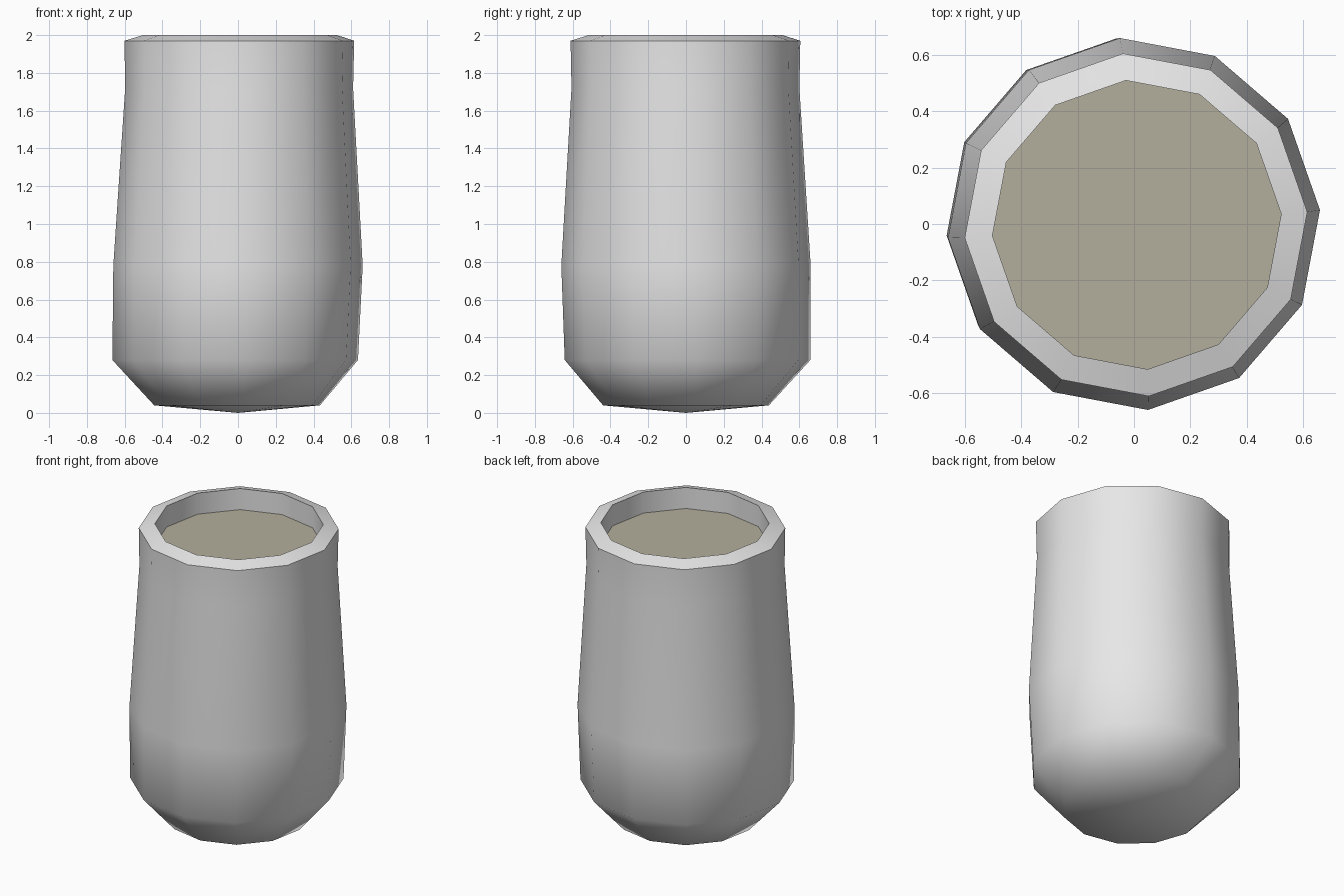
import bpy, bmesh, math

if "Cube" in bpy.data.objects:
    bpy.data.objects.remove(bpy.data.objects["Cube"])

SIDES = 12
TURN = math.radians(4.3)

def material(name, rgb):
    m = bpy.data.materials.new(name)
    m.diffuse_color = (*rgb, 1)
    m.use_nodes = True
    m.node_tree.nodes["Principled BSDF"].inputs["Base Color"].default_value = m.diffuse_color
    return m

def ring(bm, r, z, cx=0.0, cy=0.0):
    return [bm.verts.new((cx + r * math.cos(TURN + i * math.tau / SIDES),
                          cy + r * math.sin(TURN + i * math.tau / SIDES), z))
            for i in range(SIDES)]

def finish(bm, name, mat, sharp_degrees):
    me = bpy.data.meshes.new(name)
    bm.to_mesh(me)
    bm.free()
    me.materials.append(mat)
    ob = bpy.data.objects.new(name, me)
    bpy.context.collection.objects.link(ob)
    bpy.ops.object.select_all(action='DESELECT')
    ob.select_set(True)
    bpy.context.view_layer.objects.active = ob
    bpy.ops.object.shade_smooth_by_angle(angle=math.radians(sharp_degrees))
    return ob

white = material("white ceramic", (0.8, 0.8, 0.8))
drink = material("pale olive drink", (0.45, 0.43, 0.335))

# cup: rings from the base, up the outside, over the rim, down the inside
# (radius, z, centre x, centre y)
profile = [(0.44, 0.04, -0.005, 0), (0.652, 0.28, -0.015, 0.008),
           (0.662, 0.78, 0, 0), (0.605, 1.72, 0.006, -0.003),
           (0.61, 1.97, 0.007, -0.003), (0.514, 2.0, 0.01, -0.003),
           (0.514, 1.84, 0.01, -0.003)]
bm = bmesh.new()
rings = [ring(bm, *p) for p in profile]
for a, b in zip(rings, rings[1:]):
    for i in range(SIDES):
        j = (i + 1) % SIDES
        bm.faces.new((a[i], a[j], b[j], b[i]))
# shallow pointed base
tip = bm.verts.new((0, 0, 0))
for i in range(SIDES):
    bm.faces.new((rings[0][(i + 1) % SIDES], rings[0][i], tip))
finish(bm, "cup", white, 50)

# drink surface
bm = bmesh.new()
bm.faces.new(ring(bm, 0.514, 1.858, 0.01, -0.003))
finish(bm, "drink_surface", drink, 30)
